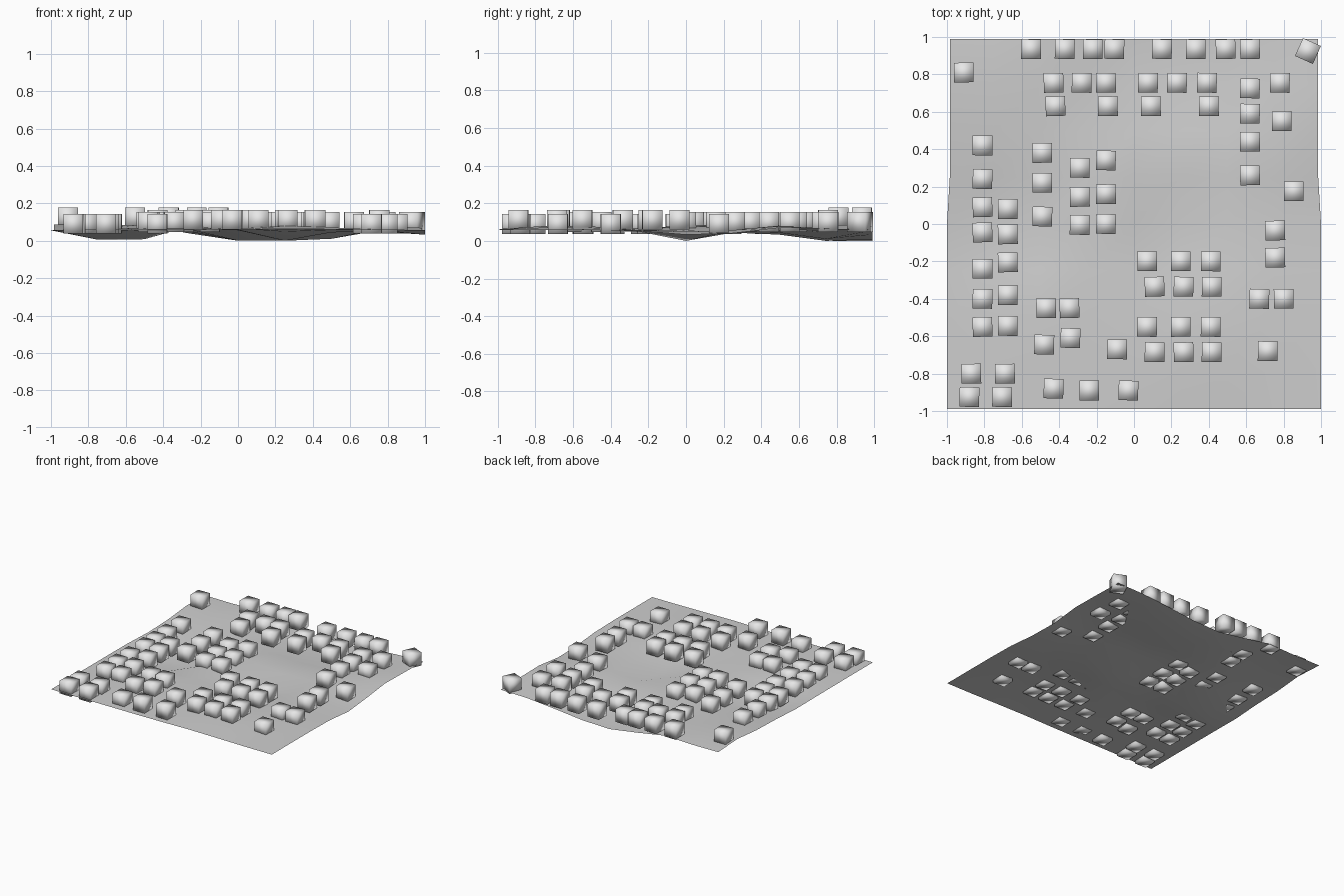
import bpy
import math
import random

random.seed(4)
old = bpy.data.objects.get("Cube")
if old:
    bpy.data.objects.remove(old)


def make_material(name, value):
    color = (value, value, value, 1)
    material = bpy.data.materials.new(name)
    material.use_nodes = True
    material.diffuse_color = color
    material.node_tree.nodes["Principled BSDF"].inputs["Base Color"].default_value = color
    return material


block_grey = make_material("pale block grey", .8)
ground_grey = make_material("ground grey", .62)

# Ground: a coarse sheet, gently raised and sunk around a few spots
ground_level = 0.058
spots = [
    dict(x=-.62, y=.0, rise=-.08, reach=.2),
    dict(x=.0, y=.92, rise=-.07, reach=.28),
    dict(x=.38, y=.75, rise=-.06, reach=.28),
    dict(x=.25, y=.0, rise=-.06, reach=.2),
    dict(x=1, y=.1, rise=-.03, reach=.25),
    dict(x=-.5, y=.85, rise=.035, reach=.25),
    dict(x=-1, y=.8, rise=.03, reach=.25),
    dict(x=-.22, y=.1, rise=.035, reach=.22),
    dict(x=.78, y=.55, rise=.03, reach=.25),
    dict(x=.3, y=-.65, rise=.025, reach=.28),
    dict(x=-.4, y=-.5, rise=.015, reach=.25),
]


def ground_height(x, y):
    total = ground_level
    for spot in spots:
        distance = math.hypot(x - spot["x"], y - spot["y"])
        total += spot["rise"] * math.exp(-(distance / spot["reach"]) ** 2)
    return max(total, 0)


bpy.ops.mesh.primitive_grid_add(x_subdivisions=8, y_subdivisions=8, size=2)
ground = bpy.context.object
ground.name = "ground_sheet"
for vertex in ground.data.vertices:
    x, y, z = vertex.co
    vertex.co.z = ground_height(x, y)
    vertex.co.y = y * .99
    if abs(x) > .99 and y > .1:
        vertex.co.x = x * .985
ground.data.materials.append(ground_grey)
bpy.ops.object.shade_smooth()

# Block: one softly shaded cube shared by every building
bpy.ops.mesh.primitive_cube_add(size=.105)
master = bpy.context.object
block_mesh = master.data
block_mesh.name = "block"
block_mesh.materials.append(block_grey)
bpy.ops.object.shade_smooth()
bpy.data.objects.remove(master)

low, middle, high, top = .09, .1, .112, .124


def block(x, y, z=middle, turn=None):
    item = bpy.data.objects.new("building_block", block_mesh)
    bpy.context.collection.objects.link(item)
    item.location = (x, y, z)
    if turn is None:
        turn = random.uniform(-2, 2)
    item.rotation_euler.z = math.radians(turn)


def street_across(y, positions, z=middle):
    for x in positions:
        block(x, y, z)


def street_along(x, positions, z=middle):
    for y in positions:
        block(x, y, z)


# Back streets
street_across(y=.935, positions=[-.55, -.37, -.22, -.105], z=top)
street_across(y=.935, positions=[.15, .33, .49, .62], z=middle)
street_across(y=.755, positions=[-.43, -.28, -.15], z=high)
street_across(y=.755, positions=[.075, .23, .39, .78], z=middle)
street_across(y=.63, positions=[-.42, -.14, .09, .4], z=middle)

# Right-hand streets
street_along(x=.62, positions=[.725, .59, .44, .26], z=middle)
street_along(x=.755, positions=[-.035, -.18], z=high)
street_across(y=-.4, positions=[.67, .8], z=low)
block(x=.79, y=.55)
block(x=.855, y=.175, z=low)
block(x=.715, y=-.68, z=low)

# Left-hand streets
street_along(x=-.81, positions=[.42, .24, .09, -.045, -.24, -.4, -.55], z=low)
street_along(x=-.675, positions=[.08, -.055, -.205, -.38, -.545], z=low)
street_along(x=-.49, positions=[.38, .22, .04], z=middle)
street_along(x=-.29, positions=[.3, .145, -.005], z=middle)
street_along(x=-.15, positions=[.34, .16, 0], z=middle)

# Central quarter: paired rows, the nearer row of each pair shifted slightly
for back_row, front_row in ((-.2, -.335), (-.55, -.685)):
    street_across(back_row, positions=[.07, .25, .41], z=high)
    street_across(front_row, positions=[.11, .265, .415], z=high)

# Front streets
street_across(y=-.45, positions=[-.47, -.345], z=middle)
block(x=-.48, y=-.645)
block(x=-.34, y=-.61)
block(x=-.09, y=-.67, z=high)
street_across(y=-.8, positions=[-.87, -.69], z=low)
street_across(y=-.925, positions=[-.88, -.705], z=low)
block(x=-.43, y=-.88, z=low)
street_across(y=-.89, positions=[-.24, -.03], z=high)

# Lone corner blocks
block(x=-.91, y=.81, z=top)
block(x=.93, y=.925, z=middle, turn=-24)
